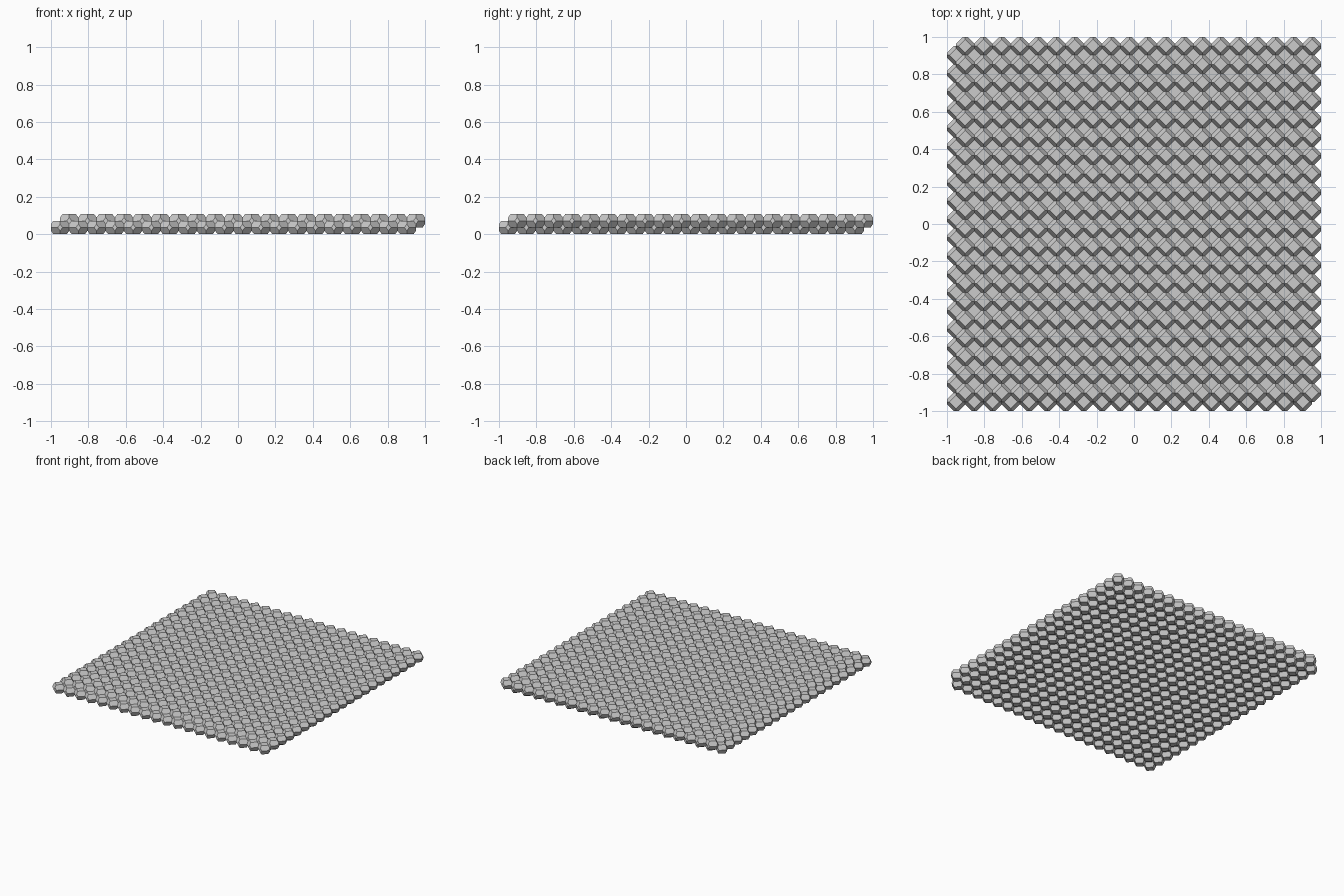
import bpy, bmesh
from itertools import product

cube = bpy.data.objects.get("Cube")
if cube:
    bpy.data.objects.remove(cube, do_unlink=True)

COUNT = 20                  # cells along each side of a layer
A = 2 / (COUNT + 0.5)       # cell width
C = 0.0715                  # cell height

grey = bpy.data.materials.new("light_grey")
grey.use_nodes = True
colour = (0.6, 0.6, 0.6, 1)
grey.diffuse_color = colour
grey.node_tree.nodes["Principled BSDF"].inputs["Base Color"].default_value = colour


def cell_mesh(name):
    """Flattened truncated octahedron that packs in a body-centred grid."""
    k = (A * A / 2 + C * C / 4) / 2
    top = (k - C * C / 4) * 2 / A       # half diagonal of the top face
    side = (k - A * A / 4) * 2 / A      # half width of a side face
    rise = (k - A * A / 4) * 2 / C      # half height of a side face
    corners = [(top, 0, C / 2), (0, top, C / 2),
               (A / 2, side, 0), (side, A / 2, 0),
               (A / 2, 0, rise), (0, A / 2, rise)]
    points = {tuple(v * s + 0.0 for v, s in zip(p, signs))
              for p in corners for signs in product((-1, 1), repeat=3)}
    bm = bmesh.new()
    for p in sorted(points):
        bm.verts.new(p)
    bmesh.ops.convex_hull(bm, input=bm.verts[:])
    bmesh.ops.dissolve_limit(bm, angle_limit=0.02, verts=bm.verts[:], edges=bm.edges[:])
    bmesh.ops.recalc_face_normals(bm, faces=bm.faces[:])
    mesh = bpy.data.meshes.new(name)
    bm.to_mesh(mesh)
    bm.free()
    mesh.materials.append(grey)
    return mesh


def add_layer(name, start, height):
    """One square sheet of cells, repeated along x and y."""
    layer = bpy.data.objects.new(name, cell_mesh(name))
    bpy.context.collection.objects.link(layer)
    layer.location = (start, start, height)
    for label, step in (("columns", (A, 0, 0)), ("rows", (0, A, 0))):
        array = layer.modifiers.new(label, 'ARRAY')
        array.count = COUNT
        array.use_relative_offset = False
        array.use_constant_offset = True
        array.constant_offset_displace = step


# The upper sheet nests in the hollows of the lower one
add_layer("lower_cell_layer", -1 + A / 2, C / 2)
add_layer("upper_cell_layer", -1 + A, C)
